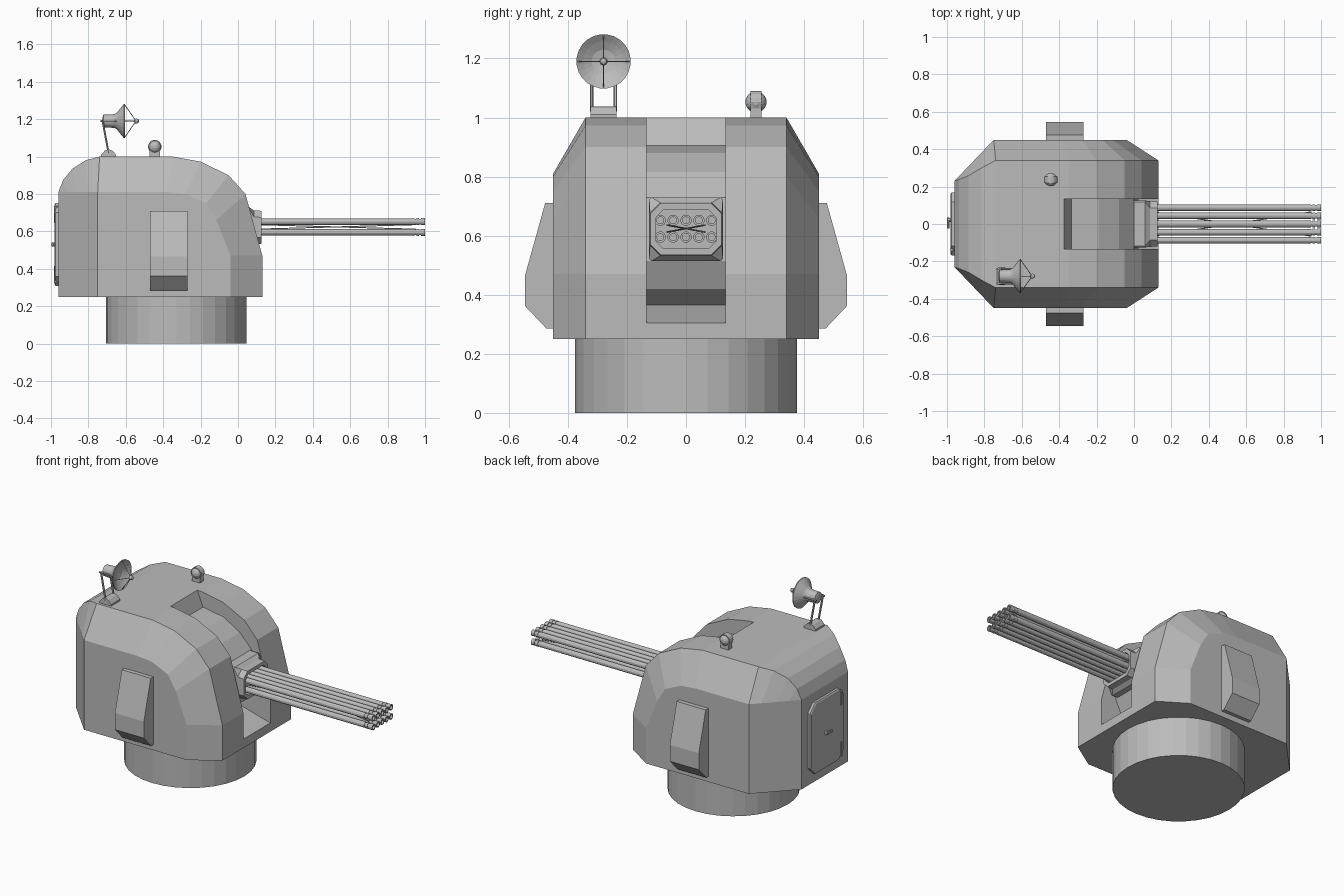
import bpy, bmesh, math
from mathutils import Vector

if "Cube" in bpy.data.objects:
    bpy.data.objects.remove(bpy.data.objects["Cube"])

grey = bpy.data.materials.new("plain_grey")
grey.diffuse_color = (0.5, 0.5, 0.5, 1)
grey.use_nodes = True
grey.node_tree.nodes["Principled BSDF"].inputs["Base Color"].default_value = grey.diffuse_color


def build(name, polys):
    """Object from polygons given as coordinate lists; shared corners are welded."""
    bm = bmesh.new()
    for poly in polys:
        pts = []
        for p in poly:
            p = Vector(p)
            if all((p - q).length > 1e-5 for q in pts):
                pts.append(p)
        if len(pts) > 2:
            bm.faces.new([bm.verts.new(p) for p in pts])
    bmesh.ops.remove_doubles(bm, verts=bm.verts, dist=1e-5)
    bmesh.ops.recalc_face_normals(bm, faces=bm.faces)
    me = bpy.data.meshes.new(name)
    bm.to_mesh(me)
    bm.free()
    me.materials.append(grey)
    ob = bpy.data.objects.new(name, me)
    bpy.context.collection.objects.link(ob)
    return ob


def loft(name, loops):
    n = len(loops[0])
    polys = [loops[0], loops[-1]]
    for a, b in zip(loops, loops[1:]):
        polys += [[a[i], a[(i + 1) % n], b[(i + 1) % n], b[i]] for i in range(n)]
    return build(name, polys)


def prism_y(name, profile, y0, y1):
    return loft(name, [[(x, y, z) for x, z in profile] for y in (y0, y1)])


def lathe_x(name, profile, y, z, n):
    """Turn (x, radius) points around an axis along x."""
    angles = [2 * math.pi * (i + 0.5) / n for i in range(n)]
    return loft(name, [[(x, y + r * math.cos(a), z + r * math.sin(a)) for a in angles]
                       for x, r in profile])


def rod(name, p, q, r, n=6):
    p, q = Vector(p), Vector(q)
    rot = (q - p).to_track_quat('Z', 'Y')
    ring = [rot @ Vector((r * math.cos(2 * math.pi * i / n), r * math.sin(2 * math.pi * i / n), 0))
            for i in range(n)]
    return loft(name, [[c + v for v in ring] for c in (p, q)])


def octagon(x, hy, hz, c, zc=0.622):
    quarter = [(hy, hz - c), (hy - c, hz)]
    pts = quarter + [(-y, z) for y, z in quarter[::-1]]
    pts += [(-y, -z) for y, z in pts]
    return [(x, y, zc + z) for y, z in pts]


# round pedestal
rod("pedestal", (-0.33, 0, 0), (-0.33, 0, 0.26), 0.375, 32)

# turret body: roof edge line and shoulder line, joined by bevel strips
roof = [(-.96, .23, .81), (-.935, .238, .875), (-.885, .258, .935), (-.815, .30, .98), (-.74, .34, 1.0)]
roof += [(x, .34, z) for x, z in [(-.35, 1.0), (-.20, .973), (-.05, .90), (.04, .80), (.13, .47), (.13, .25)]]
shoulder = [(x, .23 + (x + .96) * .22 / .21, .81) for x in (-.96, -.91, -.86, -.80, -.75)]
shoulder += [(x, .45, z) for x, z in [(-.38, .81), (-.28, .80), (-.17, .75), (-.115, .66), (-.04, .47), (-.04, .25)]]
rear_low, side_low = (-.96, .23, .25), (-.75, .45, .25)


def flip(p):
    return (p[0], -p[1], p[2])


half = [[shoulder[i], shoulder[i + 1], roof[i + 1], roof[i]] for i in range(len(roof) - 1)]
half += [shoulder[:5] + [side_low, rear_low], shoulder[4:] + [side_low]]
polys = half + [[flip(p) for p in f] for f in half]
polys += [[a, b, flip(b), flip(a)] for a, b in zip(roof, roof[1:])]
polys.append([roof[0], flip(roof[0]), flip(rear_low), rear_low])
floor = [rear_low, side_low, shoulder[-1], roof[-1]]
polys.append(floor + [flip(p) for p in floor[::-1]])
body = build("turret_body", polys)

# slot for the gun, cut with a curved floor
cutter = prism_y("slot_cutter", [(-.41, 1.1), (-.375, 1.0), (-.335, .905), (-.19, .88), (-.08, .815),
                                 (0, .73), (.025, .515), (-.02, .42), (-.09, .365), (.13, .305),
                                 (.3, .26), (.3, 1.1)], -.133, .133)
cutter.hide_render = True
mod = body.modifiers.new("slot", 'BOOLEAN')
mod.operation, mod.solver, mod.object = 'DIFFERENCE', 'EXACT', cutter
bpy.context.view_layer.objects.active = body
bpy.ops.object.modifier_apply(modifier=mod.name)
bpy.data.objects.remove(cutter)

# side boxes
for s, side in ((-1, "front"), (1, "rear")):
    prof = [(.44, .71), (.477, .71), (.545, .465), (.545, .362), (.472, .285), (.44, .285)]
    loft(side + "_side_box", [[(x, s * y, z) for y, z in prof] for x in (-.47, -.27)])

# gun mount with a recessed face
loft("gun_mount", [octagon(-.02, .125, .108, .008), octagon(.06, .125, .108, .008),
                   octagon(.085, .122, .09, .035), octagon(.125, .12, .088, .035),
                   octagon(.125, .104, .066, .028), octagon(.09, .104, .066, .028)])

# ten barrels with ringed muzzles
for row, z in enumerate((.595, .652)):
    for col in range(5):
        lathe_x(f"barrel_{row}_{col}",
                [(.08, .018), (.945, .018), (.945, .015), (.955, .015), (.955, .019), (.967, .019),
                 (.967, .015), (.978, .015), (.978, .019), (1.0, .019), (1.0, .012), (.95, .012)],
                (col - 2) * .0435, z, 12)

# thin crossed braces between the barrel rows
for s in (-1, 1):
    rod("barrel_brace", (.1, s * .065, .612), (.95, -s * .065, .636), .003)
    rod("barrel_brace", (.1, s * .065, .636), (.95, -s * .065, .612), .003)

# radar dish, foot, struts and feed
prism_y("radar_foot", [(-.732, .99), (-.732, 1.01), (-.712, 1.032), (-.69, 1.038), (-.672, 1.032),
                       (-.652, 1.01), (-.652, .99)], -.323, -.235)
RY, RZ = -.279, 1.19
for y in (RY - .04, RY + .04):
    rod("radar_strut", (-.692, y, 1.02), (-.725, y, 1.195), .006)
    rod("radar_side_arm", (-.735, y, 1.19), (-.645, y, 1.19), .005)
rod("radar_axle", (-.715, RY - .042, 1.19), (-.715, RY + .042, 1.19), .006)
lathe_x("radar_dish", [(-.725, .02), (-.72, .034), (-.66, .037), (-.648, .045), (-.628, .07), (-.61, .092),
                       (-.604, .092), (-.62, .068), (-.635, .04), (-.642, .005)], RY, RZ, 24)
lathe_x("radar_feed", [(-.556, .004), (-.552, .012), (-.542, .014), (-.533, .01), (-.53, .003)], RY, RZ, 12)
for k in range(4):
    c, s = math.cos(k * math.pi / 2), math.sin(k * math.pi / 2)
    rod("feed_wire", (-.607, RY + .089 * c, RZ + .089 * s), (-.545, RY, RZ), .002, 4)

# roof camera: rounded bracket holding a ball
CX, CY, CZ = -.445, .237, 1.053
arch = [(CX + .036 * math.cos(math.pi * i / 8), CZ + .036 * math.sin(math.pi * i / 8)) for i in range(9)]
prism_y("camera_bracket", [(CX + .028, .99), (CX + .028, 1.03)] + arch + [(CX - .028, 1.03), (CX - .028, .99)],
        CY - .018, CY + .018)
lathe_x("camera_ball", [(CX - .036 * math.cos(math.pi * i / 10), max(.001, .036 * math.sin(math.pi * i / 10)))
                        for i in range(11)], CY, CZ, 16)

# rear door with raised panel, hinges and handle
loft("door", [octagon(x, hy, hy * 1.32, .05, .53) for x, hy in ((-.95, .168), (-.975, .168), (-.98, .162))])
for z in (.37, .69):
    rod("door_hinge", (-.974, -.135, z - .045), (-.974, -.135, z + .045), .011, 8)
rod("handle_stem", (-.97, .02, .53), (-.996, .02, .53), .01, 8)
rod("handle_bar", (-.993, .035, .53), (-.993, -.025, .53), .007, 8)
